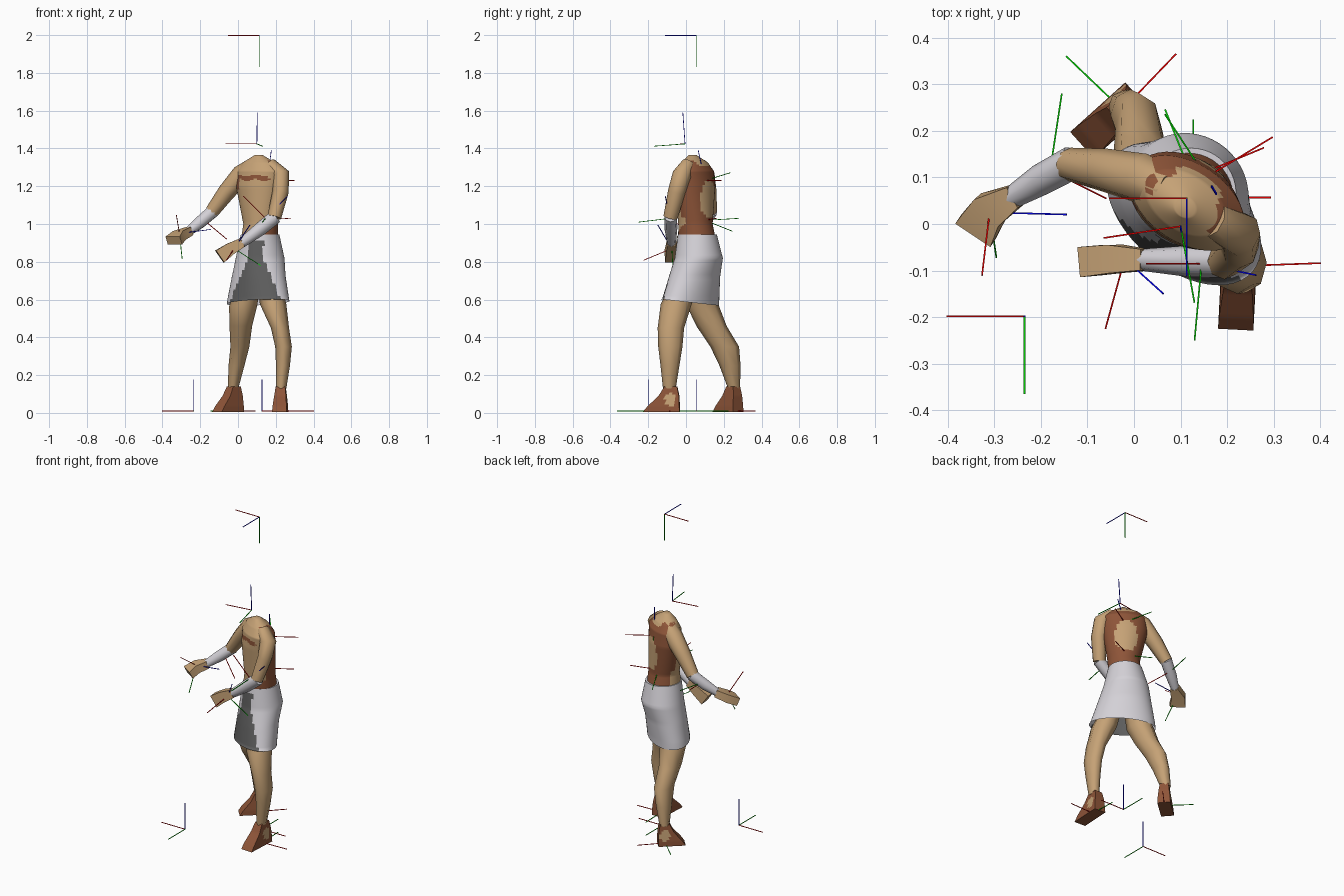
import bpy, bmesh, math
from mathutils import Vector

if "Cube" in bpy.data.objects:
    bpy.data.objects.remove(bpy.data.objects["Cube"])


def material(name, rgb):
    m = bpy.data.materials.new(name)
    m.diffuse_color = (*rgb, 1)
    m.use_nodes = True
    m.node_tree.nodes["Principled BSDF"].inputs["Base Color"].default_value = m.diffuse_color
    return m


SKIN = material("skin tan", (0.56, 0.36, 0.18))
BROWN = material("leather brown", (0.27, 0.09, 0.04))
WHITE = material("cloth white", (0.66, 0.64, 0.68))
GREY = material("cloth grey", (0.11, 0.11, 0.11))
RED = material("axis red", (0.8, 0.0, 0.0))
GREEN = material("axis green", (0.0, 0.65, 0.0))
BLUE = material("axis blue", (0.0, 0.0, 0.85))


def refine(rings, k):
    """Insert k-1 blended rings between each pair."""
    out = []
    for a, b in zip(rings, rings[1:]):
        out += [tuple(p + (q - p) * i / k for p, q in zip(a, b)) for i in range(k)]
    return out + [rings[-1]]


def add_loft(bm, rings, sides, rot=0.0, up=None, offset=0.0, closed=True):
    """Skin rings (x, y, z, ra, rb); an up vector turns them square to the path."""
    centres = [Vector(r[:3]) for r in rings]
    loops = []
    for i, r in enumerate(rings):
        a = Vector((math.cos(rot), math.sin(rot), 0))
        b = Vector((-math.sin(rot), math.cos(rot), 0))
        if up:
            t = (centres[min(i + 1, len(rings) - 1)] - centres[max(i - 1, 0)]).normalized()
            a = Vector(up).cross(t).normalized()
            b = t.cross(a)
        ring = []
        for s in range(sides):
            w = offset + 2 * math.pi * s / sides
            ring.append(bm.verts.new(centres[i] + a * r[3] * math.cos(w) + b * r[4] * math.sin(w)))
        loops.append(ring)
    for lo, hi in zip(loops, loops[1:]):
        for s in range(sides):
            n = (s + 1) % sides
            bm.faces.new((lo[s], lo[n], hi[n], hi[s]))
    if closed:
        bm.faces.new(loops[0][::-1])
    bm.faces.new(loops[-1])


def finish(name, bm, mats, rule=None, smooth=True):
    bmesh.ops.recalc_face_normals(bm, faces=bm.faces)
    bm.normal_update()
    for f in bm.faces:
        f.smooth = smooth
        if rule:
            f.material_index = rule(f.calc_center_median(), f.normal)
    me = bpy.data.meshes.new(name)
    bm.to_mesh(me)
    bm.free()
    for m in mats:
        me.materials.append(m)
    ob = bpy.data.objects.new(name, me)
    bpy.context.collection.objects.link(ob)
    if smooth:
        bpy.context.view_layer.objects.active = ob
        ob.select_set(True)
        bpy.ops.object.shade_smooth_by_angle(angle=math.radians(62))
        ob.select_set(False)
    return ob


def loft(name, rings, sides, mats, rule=None, cuts=0, **kw):
    bm = bmesh.new()
    add_loft(bm, rings, sides, **kw)
    if cuts:
        bmesh.ops.subdivide_edges(bm, edges=bm.edges[:], cuts=cuts, use_grid_fill=True)
    return finish(name, bm, mats, rule)


TURN = math.radians(-33)  # the body is turned towards its right
SIDE = Vector((math.cos(TURN), math.sin(TURN), 0))
BACK = Vector((-math.sin(TURN), math.cos(TURN), 0))


# Torso with brown waist, back harness, shoulder straps and thin chest strip
def torso_rule(c, n):
    p = c - Vector((0.115, 0.05, 0))
    u, b = p.dot(SIDE), p.dot(BACK)
    if c.z < 1.03:
        return int(b > 0 or c.z < 0.93 + 0.75 * (c.x - 0.1))
    if b > 0.005 and c.z < 1.305:
        return int((u / 0.068) ** 2 + ((c.z - 1.13) / 0.105) ** 2 > 1)
    if b > -0.03 and c.z < 1.335:
        return int(abs(u) > 0.055)
    strip = abs(c.z - 1.245 - 0.006 * math.sin(60 * u)) < 0.012 and abs(u) < 0.1
    return int(b < 0 and (strip or (u < -0.085 and 1.19 < c.z < 1.25)))


torso = [(0.115, 0.058, 0.92, 0.098, 0.1), (0.12, 0.05, 1.0, 0.093, 0.09),
         (0.11, 0.05, 1.2, 0.13, 0.093), (0.115, 0.045, 1.28, 0.135, 0.085),
         (0.11, 0.045, 1.325, 0.095, 0.06), (0.11, 0.035, 1.365, 0.022, 0.02)]
loft("torso", refine(torso, 12), 40, [SKIN, BROWN], torso_rule, rot=TURN)


# Skirt, open at the hem, with grey front panel
def skirt_rule(c, n):
    half = 0.035 + 0.42 * max(0, 0.83 - c.z) + 0.25 * max(0, c.z - 0.86)
    return int(n.y < -0.15 and c.z < 0.91 and abs(c.x - 0.093) < half)


skirt = [(0.107, 0.022, 0.585, 0.193, 0.118), (0.11, 0.045, 0.72, 0.158, 0.118),
         (0.117, 0.068, 0.82, 0.132, 0.124), (0.117, 0.06, 0.945, 0.1, 0.105)]
ob = loft("skirt", refine(skirt, 8), 48, [WHITE, GREY], skirt_rule,
          rot=math.radians(-40), closed=False)
for v in ob.data.vertices:  # the hem rises towards the front
    if v.co.z < 0.59:
        v.co.z -= 0.11 * (v.co.y - 0.02)

# Legs
loft("back_leg", [(0.065, 0.07, 0.72, 0.06, 0.06), (0.027, 0.09, 0.565, 0.074, 0.085),
                  (0.015, 0.135, 0.46, 0.06, 0.08), (0.01, 0.205, 0.35, 0.05, 0.076),
                  (-0.008, 0.233, 0.25, 0.042, 0.056), (-0.026, 0.254, 0.13, 0.028, 0.032)],
     8, [SKIN])
loft("front_leg", [(0.16, 0.0, 0.72, 0.06, 0.06), (0.186, -0.052, 0.575, 0.07, 0.082),
                   (0.222, -0.08, 0.45, 0.048, 0.07), (0.241, -0.083, 0.35, 0.044, 0.064),
                   (0.238, -0.085, 0.25, 0.037, 0.05), (0.228, -0.088, 0.13, 0.028, 0.034)],
     8, [SKIN])


# Feet: four-sided wedges with a skin patch on the outer side of the instep
def foot(name, x, y, direction, stretch, outer):
    d = math.radians(direction)
    f = Vector((math.cos(d), math.sin(d), 0))
    k = math.sqrt(2)
    rings = []
    for z, mid, half_len, half_wid in ((0.005, 0.05, 0.097, 0.038), (0.035, 0.038, 0.084, 0.037),
                                       (0.09, 0.01, 0.054, 0.031), (0.14, 0.0, 0.033, 0.025)):
        rings.append((x + f.x * mid * stretch, y + f.y * mid * stretch, z,
                      half_len * k * stretch, half_wid * k))

    def rule(c, n):
        along = (c - Vector((x, y, 0))).dot(f)
        side = (n.y * f.x - n.x * f.y) * outer
        return int(side > 0.6 and (along / 0.03) ** 2 + ((c.z - 0.072) / 0.034) ** 2 < 1)

    loft(name, rings, 4, [BROWN, SKIN], rule, cuts=5, rot=d, offset=math.pi / 4)


foot("back_foot", -0.022, 0.25, 222, 0.82, -1)
foot("front_foot", 0.226, -0.08, 267, 1.0, 1)

# Arms: bare upper arm, white sleeve on the forearm, flat mitten hand
ARMS = {
    "right": ([(0.075, 0.07, 1.31, 0.04, 0.045), (0.02, 0.097, 1.262, 0.054, 0.055),
               (-0.06, 0.115, 1.17, 0.047, 0.047), (-0.138, 0.128, 1.065, 0.037, 0.036)],
              [(-0.13, 0.133, 1.07, 0.036, 0.036), (-0.2, 0.095, 1.01, 0.034, 0.034),
               (-0.265, 0.055, 0.958, 0.024, 0.024)],
              [(-0.255, 0.06, 0.963, 0.035, 0.032), (-0.31, 0.03, 0.94, 0.055, 0.036),
               (-0.34, -0.015, 0.912, 0.064, 0.034)]),
    "left": ([(0.17, 0.01, 1.315, 0.035, 0.04), (0.228, -0.022, 1.262, 0.046, 0.05),
              (0.225, -0.05, 1.17, 0.043, 0.046), (0.192, -0.082, 1.035, 0.037, 0.038)],
             [(0.2, -0.081, 1.04, 0.034, 0.037), (0.12, -0.08, 0.975, 0.034, 0.036),
              (0.02, -0.077, 0.9, 0.024, 0.026)],
             [(0.025, -0.077, 0.903, 0.032, 0.035), (-0.04, -0.075, 0.868, 0.043, 0.046),
              (-0.097, -0.08, 0.828, 0.046, 0.054)]),
}
for side, (upper, fore, hand) in ARMS.items():
    loft(side + "_upper_arm", upper, 8, [SKIN], up=(0, 1, 0))
    loft(side + "_sleeve", fore, 8, [WHITE], up=(0, 0, 1))
    loft(side + "_hand", hand, 4, [SKIN], up=(0, 0, 1), offset=math.pi / 4)

# Axis markers: origin, red direction, green direction; blue is their cross product
MARKERS = [
    ((0.113, 0.055, 1.998), (-1, 0, 0), (0, 0, -1)),
    ((0.1, -0.005, 1.424), (-0.165, -0.025, 0), (0.03, -0.165, -0.012)),
    ((-0.235, -0.198, 0.01), (-1, 0, 0), (0, -1, 0)),
    ((0.127, 0.057, 0.01), (1, 0, 0), (0, 1, 0)),
    ((-0.31, 0.025, 0.95), (-0.015, -0.125, 0.09), (0.015, -0.1, -0.14)),
    ((-0.18, 0.115, 1.02), (0.12, -0.06, -0.1), (0.025, 0.165, 0.01)),
    ((-0.025, 0.245, 0.01), (0.12, 0.125, 0), (-0.115, 0.11, 0)),
    ((0.235, -0.09, 0.01), (0.165, 0.006, 0), (-0.006, 0.165, 0)),
    ((-0.02, -0.075, 0.87), (-0.04, -0.145, -0.06), (0.14, 0.005, -0.09)),
    ((0.145, -0.085, 1.03), (-0.11, 0, 0.11), (-0.015, -0.165, -0.02)),
    ((0.155, 0.1, 1.23), (0.14, 0.085, 0), (-0.085, 0.13, 0.04)),
    ((0.125, 0.1, 1.02), (0.145, 0.06, 0.01), (-0.06, 0.15, -0.06)),
]
LENGTH, THICK = 0.167, 0.0025
for index, (name, mat) in enumerate((("red_axes", RED), ("green_axes", GREEN), ("blue_axes", BLUE))):
    bm = bmesh.new()
    for origin, red, green in MARKERS:
        o, r, g = Vector(origin), Vector(red).normalized(), Vector(green).normalized()
        d = (r, g, r.cross(g).normalized())[index]
        up = (0, 0, 1) if abs(d.z) < 0.9 else (0, 1, 0)
        add_loft(bm, [(*o, THICK, THICK), (*(o + d * LENGTH), THICK, THICK)], 4,
                 up=up, offset=math.pi / 4)
    finish(name, bm, [mat], smooth=False)
